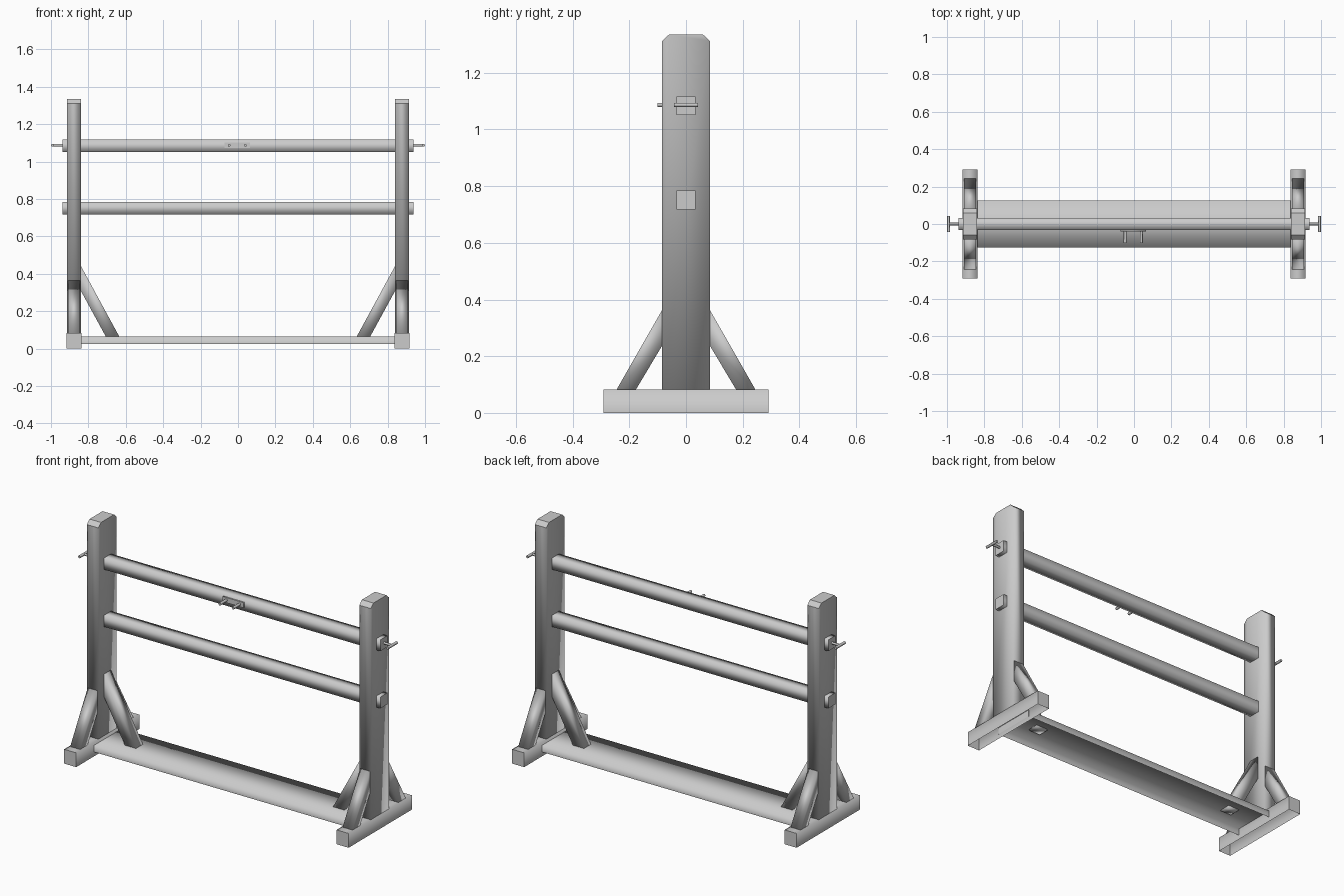
import bpy, bmesh, math

if "Cube" in bpy.data.objects:
    bpy.data.objects.remove(bpy.data.objects["Cube"])


def prism(name, axis, profile, lo, hi, sharp_caps=True, open_bottom=False, sharp_above=None):
    """Extrude a profile along an axis: x uses (y, z), y uses (x, z)."""
    def place(p, t):
        return (t, p[0], p[1]) if axis == 'x' else (p[0], t, p[1])
    bm = bmesh.new()
    a = [bm.verts.new(place(p, lo)) for p in profile]
    b = [bm.verts.new(place(p, hi)) for p in profile]
    n = len(profile)
    caps = [bm.faces.new(a), bm.faces.new(b[::-1])]
    for i in range(n):
        j = (i + 1) % n
        bm.faces.new((a[i], b[i], b[j], a[j]))
    bmesh.ops.recalc_face_normals(bm, faces=bm.faces[:])
    for f in bm.faces:
        f.smooth = True
    if sharp_caps:
        for e in {e for f in caps for e in f.edges}:
            e.smooth = False
    if sharp_above is not None:
        for e in bm.edges:
            if min(v.co.z for v in e.verts) > sharp_above:
                e.smooth = False
    if open_bottom:
        bm.normal_update()
        down = [f for f in bm.faces if f.normal.z < -0.99]
        bmesh.ops.delete(bm, geom=down, context='FACES')
    me = bpy.data.meshes.new(name)
    bm.to_mesh(me)
    bm.free()
    ob = bpy.data.objects.new(name, me)
    bpy.context.collection.objects.link(ob)
    return ob


def rect(u0, u1, z0, z1):
    return [(u0, z0), (u1, z0), (u1, z1), (u0, z1)]


def hexagon(u, z, r):
    return [(u + r * math.cos(k * math.pi / 3), z + r * math.sin(k * math.pi / 3)) for k in range(6)]


PEG_Z = 1.087
for s, side in ((-1, "left"), (1, "right")):
    cx = s * 0.877

    # foot beam, open underneath
    prism(side + "_foot", 'y', rect(cx - 0.039, cx + 0.039, 0, 0.083), -0.291, 0.291, open_bottom=True)

    # upright post with clipped top corners
    post = [(-0.084, 0.07), (0.084, 0.07), (0.084, 1.312), (0.06, 1.335), (-0.06, 1.335), (-0.084, 1.312)]
    prism(side + "_post", 'x', post, cx - 0.037, cx + 0.037, sharp_caps=False, sharp_above=1.3)

    # front and back braces on the foot
    for t, end in ((-1, "front"), (1, "back")):
        pts = [(0.181, 0.075), (0.249, 0.075), (0.07, 0.388), (0.07, 0.261)]
        prism(f"{side}_{end}_brace", 'x', [(t * y, z) for y, z in pts],
              cx - 0.032, cx + 0.032, sharp_caps=False)

    # inner brace down to the plank
    pts = [(0.703, 0.058), (0.631, 0.058), (0.85, 0.46), (0.85, 0.327)]
    prism(side + "_inner_brace", 'y', [(s * x, z) for x, z in pts], -0.032, 0.032, sharp_caps=False)

    # side peg: stem and crossbar
    prism(side + "_peg_stem", 'x', hexagon(0, PEG_Z, 0.007), *sorted((s * 0.93, s * 0.993)))
    prism(side + "_peg_bar", 'y', hexagon(s * 0.992, PEG_Z, 0.008), -0.043, 0.043)

    # hook on the front plate
    prism(side + "_hook", 'y', hexagon(-0.004 + s * 0.043, PEG_Z, 0.008), -0.101, -0.035)

# low plank between the feet, open underneath
prism("base_plank", 'x', rect(-0.126, 0.126, 0.025, 0.064), -0.842, 0.842, open_bottom=True)

# two cross rails passing through the posts
for name, z in (("upper_rail", 1.084), ("lower_rail", 0.751)):
    prism(name, 'x', rect(-0.033, 0.033, z - 0.033, z + 0.033), -0.939, 0.939)

# hook plate on the upper rail
prism("hook_plate", 'y', rect(-0.071, 0.064, 1.073, 1.103), -0.041, -0.03)
